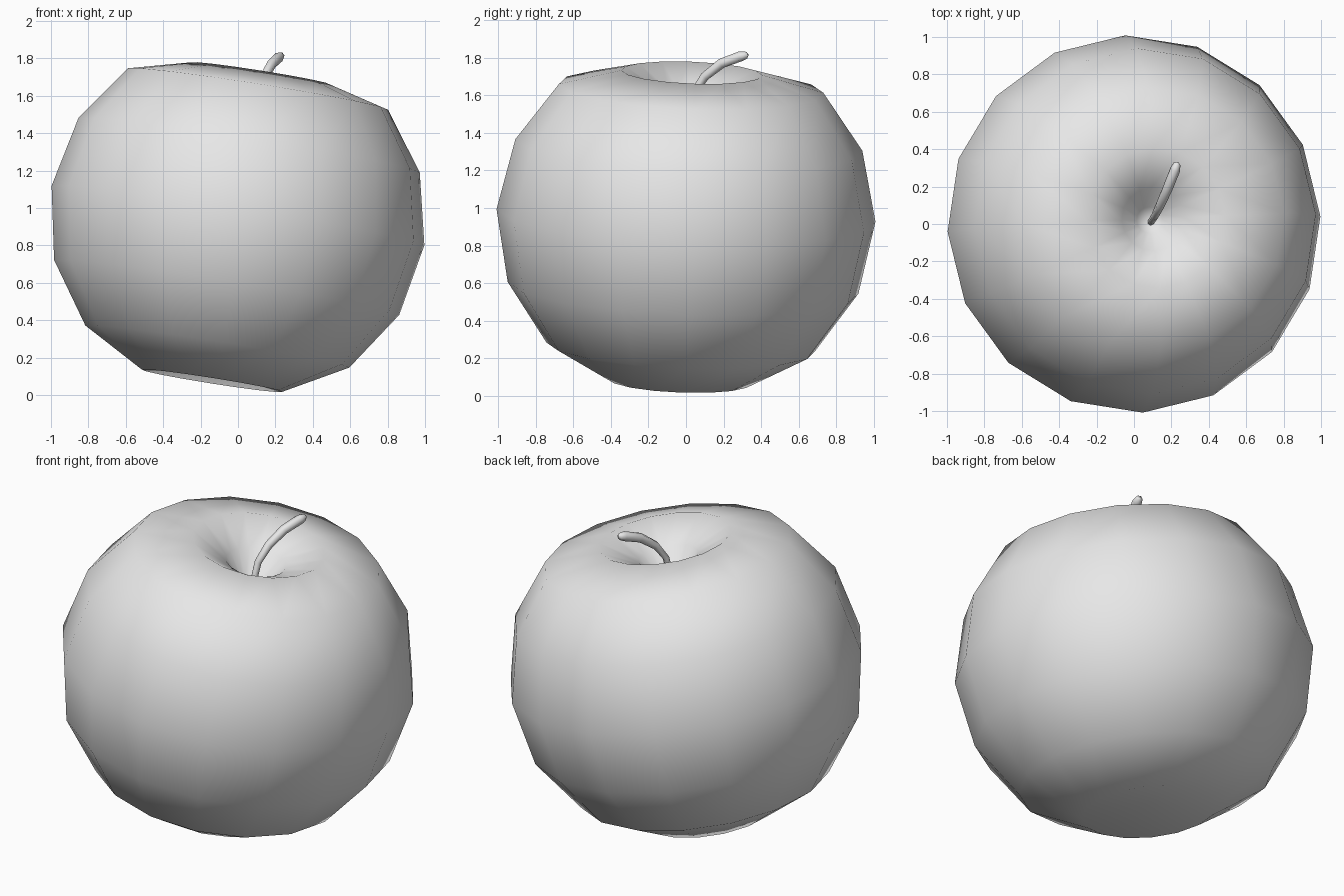
import bpy, bmesh, math
from mathutils import Matrix, Vector

cube = bpy.data.objects.get("Cube")
if cube:
    bpy.data.objects.remove(cube, do_unlink=True)

SEGMENTS = 16


def make_material(name, colour):
    mat = bpy.data.materials.new(name)
    mat.use_nodes = True
    mat.diffuse_color = colour
    mat.node_tree.nodes["Principled BSDF"].inputs["Base Color"].default_value = colour
    return mat


def lathe(bm, profile):
    """Join rings of (radius, height); radius 0 makes a pole."""
    rings = []
    for r, h in profile:
        if r == 0:
            rings.append([bm.verts.new((0, 0, h))] * SEGMENTS)
        else:
            rings.append([bm.verts.new((r * math.cos(a), r * math.sin(a), h))
                          for a in (math.tau * i / SEGMENTS for i in range(SEGMENTS))])
    for low, high in zip(rings, rings[1:]):
        for i in range(SEGMENTS):
            j = (i + 1) % SEGMENTS
            corners = [low[i], low[j], high[j], high[i]]
            bm.faces.new(list(dict.fromkeys(corners)))


def add_object(name, bm, mat):
    bmesh.ops.recalc_face_normals(bm, faces=bm.faces)
    mesh = bpy.data.meshes.new(name)
    for face in bm.faces:
        face.smooth = True
    bm.to_mesh(mesh)
    bm.free()
    mesh.materials.append(mat)
    obj = bpy.data.objects.new(name, mesh)
    bpy.context.collection.objects.link(obj)
    return obj


grey = make_material("plain grey", (0.8, 0.8, 0.8, 1))

# Fruit body: faceted round outline with a dimple at each end, leaning right
body = bmesh.new()
lathe(body, [(0, -0.84), (0.38, -0.895), (0.715, -0.71), (0.935, -0.39),
             (1.01, 0), (0.925, 0.38), (0.705, 0.685), (0.375, 0.77),
             (0.17, 0.66), (0.07, 0.53), (0, 0.5)])
lean = Vector((0, 0, 1)).rotation_difference(Vector((0.156, 0.04, 0.987)))
body.transform(Matrix.Translation((0, 0, 0.96)) @ lean.to_matrix().to_4x4()
               @ Matrix.Rotation(math.radians(2.5), 4, "Z"))
add_object("fruit_body", body, grey)

# Stem: bent tube with a rounded tip, rising from the dimple
path = [((0.09, 0.01, 1.46), 0.018), ((0.11, 0.04, 1.61), 0.02),
        ((0.14, 0.1, 1.70), 0.024), ((0.18, 0.19, 1.77), 0.027),
        ((0.22, 0.29, 1.807), 0.028), ((0.23, 0.32, 1.814), 0.02),
        ((0.234, 0.33, 1.816), 0.006)]
curve = bpy.data.curves.new("stem", "CURVE")
curve.dimensions = "3D"
curve.bevel_depth = 1
curve.bevel_resolution = 1
curve.use_fill_caps = True
spline = curve.splines.new("POLY")
spline.points.add(len(path) - 1)
for point, (co, radius) in zip(spline.points, path):
    point.co = (*co, 1)
    point.radius = radius
spline.use_smooth = True
curve.materials.append(grey)
stem = bpy.data.objects.new("stem", curve)
bpy.context.collection.objects.link(stem)
